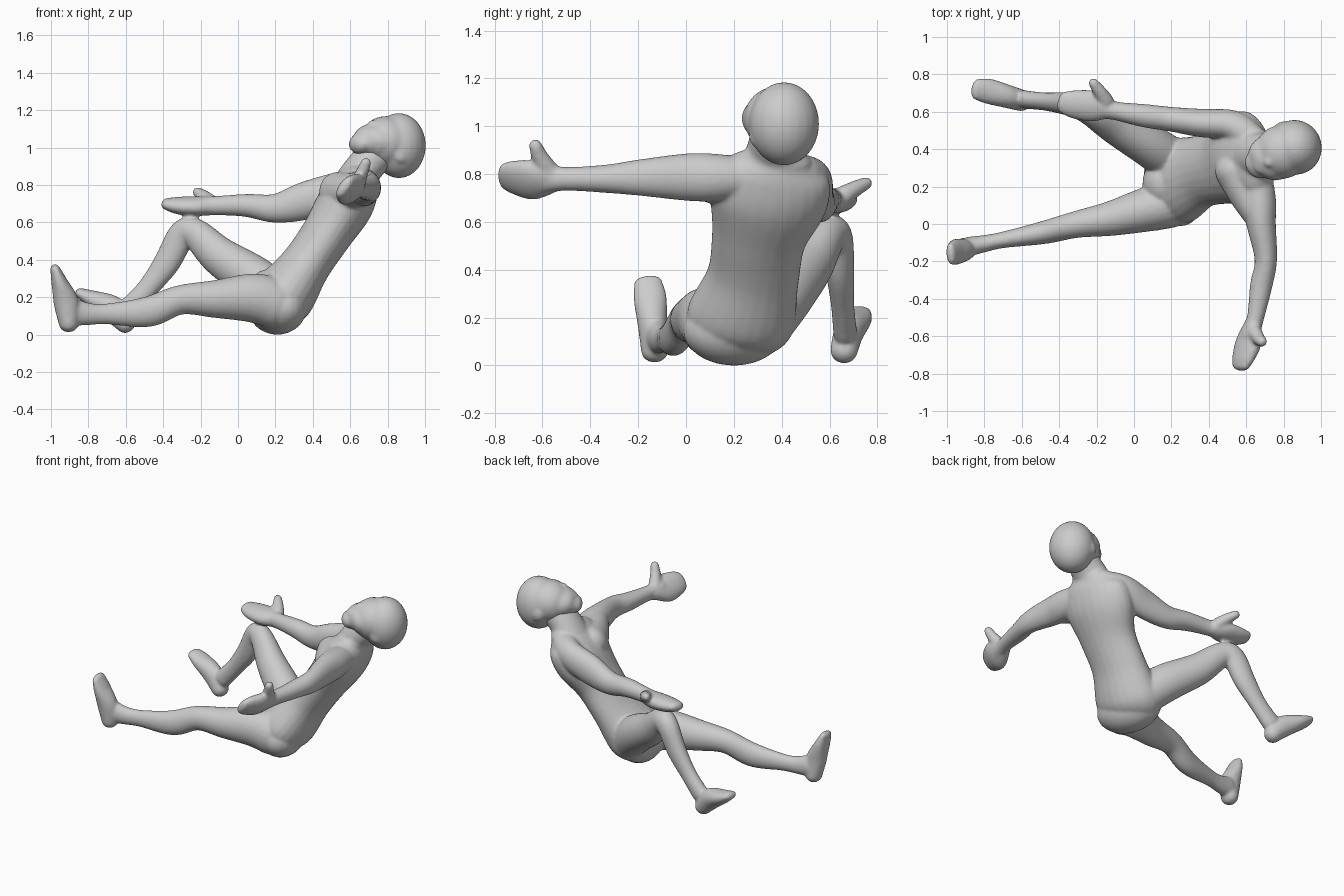
import bpy, bmesh, math
from mathutils import Vector, Matrix

SEG = 24


def spline(p0, p1, p2, p3, t):
    return [0.5 * (2 * b + (c - a) * t + (2 * a - 5 * b + 4 * c - d) * t * t
                   + (3 * b - a - 3 * c + d) * t ** 3)
            for a, b, c, d in zip(p0, p1, p2, p3)]


def limb(bm, stations, wide, cap=0.9):
    """Loft ellipses (x, y, z, half width, half depth) with rounded ends."""
    s = [stations[0]] + list(stations) + [stations[-1]]
    pts = [spline(*s[i:i + 4], k / 6) for i in range(len(s) - 3) for k in range(6)]
    pts.append(list(stations[-1]))
    pos = [Vector(p[:3]) for p in pts]
    n = len(pts)
    tan = [(pos[min(i + 1, n - 1)] - pos[max(i - 1, 0)]).normalized() for i in range(n)]
    rows = []
    angles = [math.radians(a) for a in (85, 65, 45, 22)]

    def end(i, sign):
        r = min(pts[i][3:]) * cap
        return [(pos[i] + sign * tan[i] * r * math.sin(a), tan[i],
                 pts[i][3] * math.cos(a), pts[i][4] * math.cos(a)) for a in angles]

    rows += end(0, -1)
    rows += [(pos[i], tan[i], pts[i][3], pts[i][4]) for i in range(n)]
    rows += reversed(end(n - 1, 1))
    rings = []
    for c, t, a, b in rows:
        u = Vector(wide)
        u = (u - t * u.dot(t)).normalized()
        v = t.cross(u)
        rings.append([bm.verts.new(c + u * a * math.cos(w) + v * b * math.sin(w))
                      for w in (2 * math.pi * k / SEG for k in range(SEG))])
    for r0, r1 in zip(rings, rings[1:]):
        for k in range(SEG):
            j = (k + 1) % SEG
            bm.faces.new((r0[k], r0[j], r1[j], r1[k]))
    bm.faces.new(rings[0][::-1])
    bm.faces.new(rings[-1])


def ball(bm, center, radii, yaw=0):
    m = (Matrix.Translation(center) @ Matrix.Rotation(math.radians(yaw), 4, 'Z')
         @ Matrix.Diagonal((*radii, 1)))
    bmesh.ops.create_uvsphere(bm, u_segments=24, v_segments=16, radius=1, matrix=m)


def finish(bm, name, voxel, smooth):
    """Fuse the overlapping parts into one smooth skin."""
    bmesh.ops.recalc_face_normals(bm, faces=bm.faces)
    me = bpy.data.meshes.new(name)
    bm.to_mesh(me)
    bm.free()
    ob = bpy.data.objects.new(name, me)
    bpy.context.collection.objects.link(ob)
    r = ob.modifiers.new("fuse", 'REMESH')
    r.mode = 'VOXEL'
    r.voxel_size = voxel
    r.use_smooth_shade = True
    m = ob.modifiers.new("soften", 'SMOOTH')
    m.factor = 0.5
    m.iterations = smooth
    return ob


body = bmesh.new()
# torso, leaning back, with seat and groin
limb(body, [(.18, .20, .125, .20, .11), (.24, .23, .20, .23, .165), (.36, .28, .37, .195, .135),
            (.47, .305, .53, .20, .135), (.57, .345, .69, .25, .15),
            (.635, .365, .80, .235, .125), (.67, .38, .86, .15, .09)], (-.1, 1, 0), .7)
ball(body, (.21, .20, .148), (.15, .22, .149), 20)
ball(body, (.17, .22, .22), (.125, .14, .13))
# armpit fold
limb(body, [(.53, .29, .76, .10, .11), (.60, .16, .765, .095, .10), (.665, .03, .785, .07, .085)],
     (1, .5, 0))
# neck
limb(body, [(.62, .37, .82, .13, .10), (.69, .37, .91, .115, .10), (.77, .385, .99, .10, .10)],
     (-.1, 1, 0))
# straight leg
limb(body, [(.20, .10, .165, .12, .135), (.08, .08, .195, .12, .132), (-.12, .03, .19, .094, .102),
            (-.31, -.003, .185, .072, .079), (-.48, -.045, .122, .062, .082),
            (-.70, -.085, .11, .044, .056), (-.80, -.105, .11, .046, .06),
            (-.88, -.12, .12, .052, .075)], (0, 1, 0))
limb(body, [(-.905, -.13, .06, .058, .054), (-.918, -.14, .17, .062, .068),
            (-.955, -.15, .28, .07, .044), (-.978, -.16, .352, .06, .026)], (0, 1, -.1))
# bent leg
limb(body, [(.20, .34, .20, .12, .13), (.08, .42, .30, .115, .125), (-.10, .52, .42, .095, .105),
            (-.23, .595, .54, .072, .082), (-.30, .63, .53, .067, .077), (-.38, .645, .385, .058, .072),
            (-.48, .655, .25, .048, .058), (-.58, .665, .14, .049, .062)], (.4, 1, .1))
limb(body, [(-.60, .66, .06, .058, .056), (-.67, .68, .137, .062, .07),
            (-.78, .71, .19, .068, .047), (-.845, .72, .222, .056, .028)], (.2, 1, 0))
# arm out to the side
limb(body, [(.65, .25, .785, .09, .085), (.67, .12, .785, .09, .10), (.68, 0, .787, .079, .099),
            (.705, -.19, .785, .06, .077), (.68, -.33, .78, .06, .06),
            (.65, -.50, .78, .046, .05), (.62, -.60, .78, .048, .062)], (1, 0, 0))
limb(body, [(.635, -.54, .78, .055, .044), (.61, -.64, .775, .094, .052),
            (.583, -.72, .785, .083, .042), (.572, -.757, .79, .068, .032)], (.6, 0, .8))
limb(body, [(.64, -.57, .81, .042, .042), (.665, -.61, .87, .036, .034),
            (.685, -.63, .92, .028, .028)], (0, 1, 0))
# arm reaching forward
limb(body, [(.60, .48, .80, .085, .085), (.52, .53, .77, .08, .095), (.36, .54, .715, .076, .102),
            (.20, .56, .675, .066, .078), (.05, .58, .69, .062, .062),
            (-.10, .605, .69, .05, .052), (-.18, .625, .685, .062, .05)], (0, 1, 0))
limb(body, [(-.14, .62, .69, .058, .05), (-.22, .63, .687, .084, .052),
            (-.32, .64, .69, .077, .046), (-.38, .65, .698, .06, .032)], (0, 1, .15))
limb(body, [(-.15, .66, .71, .042, .042), (-.185, .71, .74, .036, .034),
            (-.218, .755, .762, .027, .027)], (1, 0, 0))
finish(body, "body", .0085, 12)

head = bmesh.new()
# skull, brow and jaw
ball(head, (.86, .41, 1.01), (.144, .148, .174), 25)
ball(head, (.79, .385, 1.03), (.14, .145, .138), 30)
limb(head, [(.78, .375, 1.03, .138, .105), (.70, .34, 1.03, .12, .094),
            (.665, .32, 1.022, .092, .07), (.65, .31, 1.018, .075, .056)], (-.45, .9, 0))
# nose, lips, ears
limb(head, [(.79, .36, 1.125, .025, .025), (.72, .33, 1.118, .032, .03)], (-.45, .9, 0))
ball(head, (.67, .315, 1.075), (.035, .055, .025), 30)
ball(head, (.88, .29, .96), (.045, .022, .045), 25)
ball(head, (.785, .525, .985), (.04, .02, .045), 25)
finish(head, "head", .009, 12)
